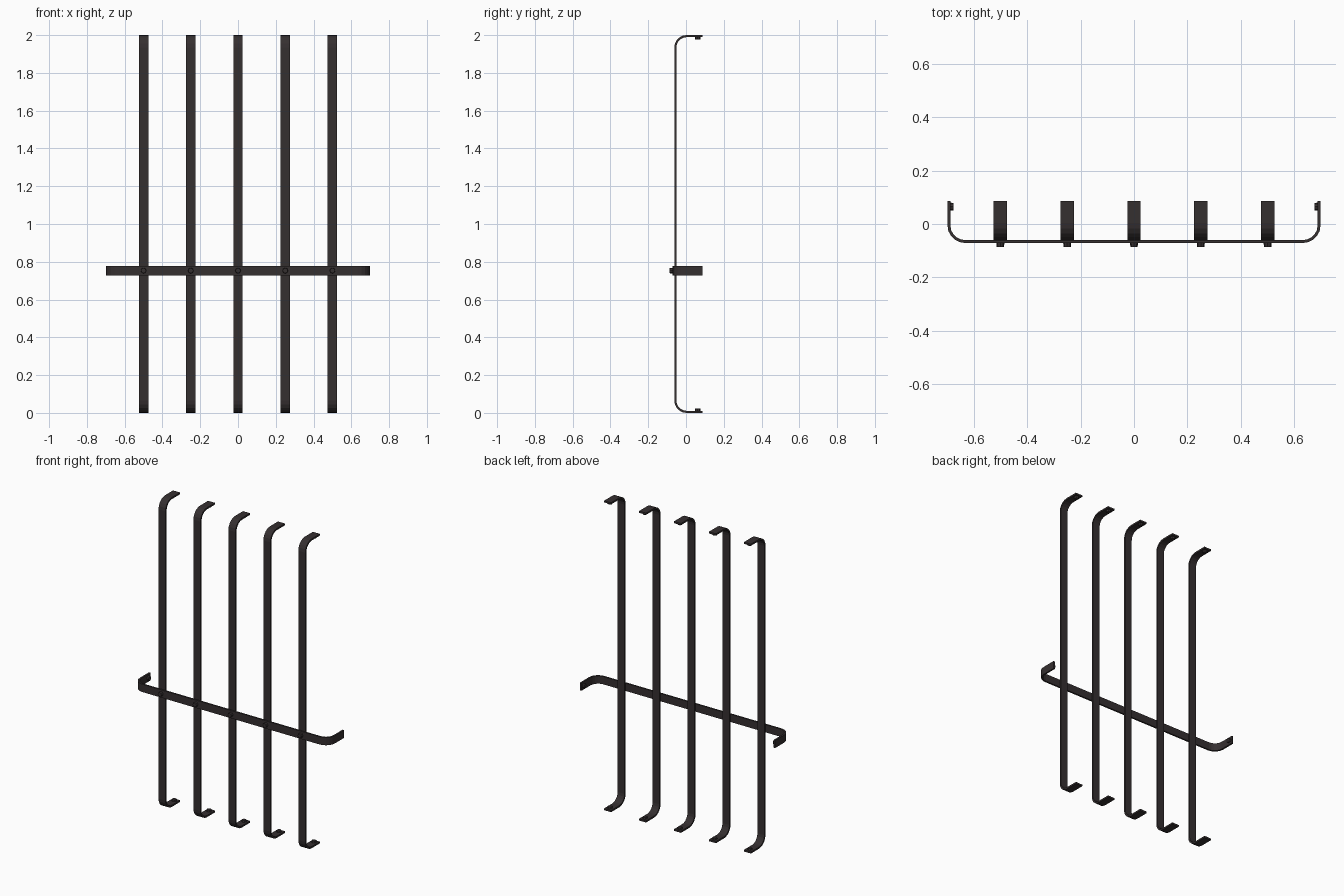
import bpy, bmesh, math
from mathutils import Vector

if "Cube" in bpy.data.objects:
    bpy.data.objects.remove(bpy.data.objects["Cube"])

iron = bpy.data.materials.new("dark iron")
iron.diffuse_color = (0.036, 0.029, 0.030, 1)
iron.use_nodes = True
iron.node_tree.nodes["Principled BSDF"].inputs["Base Color"].default_value = iron.diffuse_color

T = 0.011      # strip thickness
W = 0.05       # strip width
BACK = 0.087   # depth of the wall ends


def finish(bm, name):
    bmesh.ops.recalc_face_normals(bm, faces=bm.faces)
    me = bpy.data.meshes.new(name)
    bm.to_mesh(me)
    bm.free()
    me.materials.append(iron)
    ob = bpy.data.objects.new(name, me)
    bpy.context.collection.objects.link(ob)


def outline(half, front, radius, steps=5):
    """U-shaped path as (along, depth) points, with rounded corners."""
    right = [(half, BACK)]
    for i in range(steps + 1):
        a = math.pi / 2 * i / steps
        right.append((half - radius + radius * math.cos(a),
                      front + radius - radius * math.sin(a)))
    return right + [(-s, d) for s, d in reversed(right)]


def strip(name, half, front, radius, place):
    """Flat bar bent into a U; place(along, depth, across) gives the position."""
    outer = outline(half, front, radius)
    inner = outline(half - T, front + T, radius - T)
    bm = bmesh.new()
    rings = []
    for o, i in zip(outer, inner):
        rings.append([bm.verts.new(place(p[0], p[1], c)) for p, c in
                      ((o, -W / 2), (o, W / 2), (i, W / 2), (i, -W / 2))])
    for a, b in zip(rings, rings[1:]):
        for k in range(4):
            n = (k + 1) % 4
            bm.faces.new((a[k], a[n], b[n], b[k]))
    bm.faces.new(rings[0])
    bm.faces.new(rings[-1])
    finish(bm, name)


def bolt(name, base, direction, height=0.016, r=0.015):
    """Short bolt head standing on base."""
    d = Vector(direction)
    bm = bmesh.new()
    bmesh.ops.create_cone(bm, cap_ends=True, segments=8, radius1=r, radius2=r * 0.9,
                          depth=height)
    rot = d.to_track_quat('Z', 'Y').to_matrix().to_4x4()
    bmesh.ops.transform(bm, matrix=rot, verts=bm.verts)
    bmesh.ops.translate(bm, vec=Vector(base) + d * height / 2, verts=bm.verts)
    finish(bm, name)


BAR_Z = 0.753
# vertical bars with wall bolts and crossing bolts
for n in range(5):
    x = -0.5 + 0.25 * n
    strip(f"vertical_bar_{n}", 1.0, -0.062, 0.065,
          lambda s, d, c, x=x: (x + c, d, 1 + s))
    bolt(f"crossing_bolt_{n}", (x, -0.071, BAR_Z), (0, -1, 0))
    bolt(f"top_bolt_{n}", (x, 0.062, 2 - T), (0, 0, -1), 0.011)
    bolt(f"bottom_bolt_{n}", (x, 0.062, T), (0, 0, 1), 0.011)

# horizontal bar across the front with its wall bolts
strip("cross_bar", 0.698, -0.071, 0.065, lambda s, d, c: (s, d, BAR_Z + c))
for side in (-1, 1):
    bolt("cross_bar_bolt", (side * (0.698 - T), 0.065, BAR_Z), (-side, 0, 0), 0.011)
